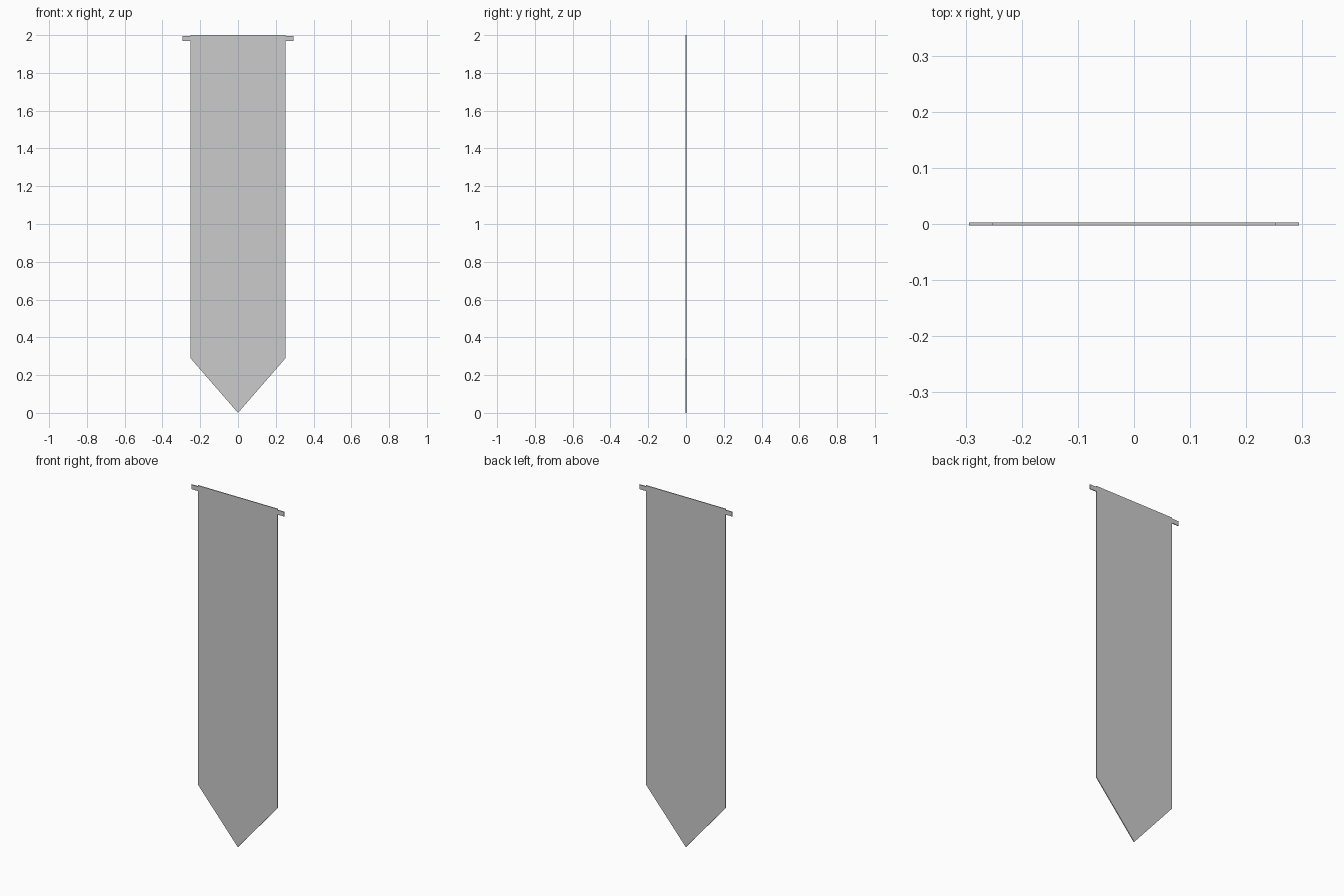
import bpy, bmesh

if "Cube" in bpy.data.objects:
    bpy.data.objects.remove(bpy.data.objects["Cube"])


def extruded_panel(name, outline, thickness):
    """Flat outline in the XZ plane, extruded along y and centred on y = 0."""
    bm = bmesh.new()
    face = bm.faces.new([bm.verts.new((x, -thickness / 2, z)) for x, z in outline])
    result = bmesh.ops.extrude_face_region(bm, geom=[face])
    moved = [v for v in result["geom"] if isinstance(v, bmesh.types.BMVert)]
    bmesh.ops.translate(bm, verts=moved, vec=(0, thickness, 0))
    bmesh.ops.recalc_face_normals(bm, faces=bm.faces)
    mesh = bpy.data.meshes.new(name)
    bm.to_mesh(mesh)
    bm.free()
    obj = bpy.data.objects.new(name, mesh)
    bpy.context.collection.objects.link(obj)
    return obj


# Hanging cloth with a pointed lower end
half = 0.252
extruded_panel("banner_cloth",
               [(-half, 2.0), (-half, 0.29), (0, 0), (half, 0.29), (half, 2.0)],
               0.005)

# Flat crossbar sleeved inside the top of the cloth
bar = 0.294
extruded_panel("crossbar",
               [(-bar, 1.994), (-bar, 1.968), (bar, 1.968), (bar, 1.994)],
               0.0048)
